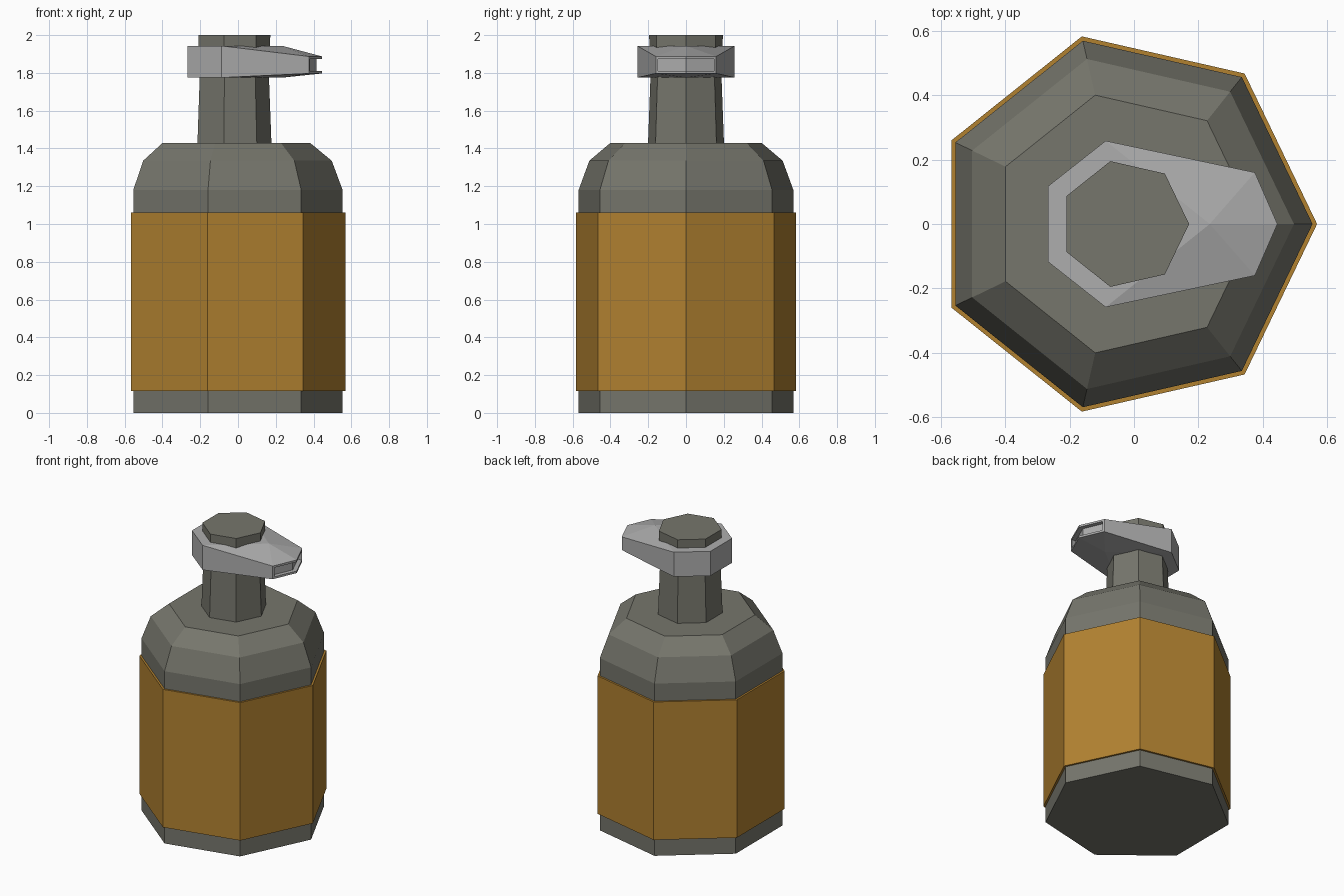
import bpy, bmesh, math
from mathutils import Vector

cube = bpy.data.objects.get("Cube")
if cube:
    bpy.data.objects.remove(cube, do_unlink=True)

SIDES = 7
AXIS_X = -0.029   # bottle axis; the spout makes the model lopsided


def material(name, color):
    m = bpy.data.materials.new(name)
    m.use_nodes = True
    m.diffuse_color = (*color, 1)
    m.node_tree.nodes["Principled BSDF"].inputs["Base Color"].default_value = (*color, 1)
    return m


def finish(name, bm, mat):
    bmesh.ops.recalc_face_normals(bm, faces=bm.faces)
    mesh = bpy.data.meshes.new(name)
    bm.to_mesh(mesh)
    bm.free()
    mesh.materials.append(mat)
    obj = bpy.data.objects.new(name, mesh)
    bpy.context.collection.objects.link(obj)
    return obj


def lathe(name, profile, mat, closed=False):
    """Seven-sided lathe of (radius, z) points, capped or closed into a ring."""
    bm = bmesh.new()
    rings = []
    for r, z in profile:
        angles = [math.tau * i / SIDES for i in range(SIDES)]
        rings.append([bm.verts.new((AXIS_X + r * math.cos(a), r * math.sin(a), z))
                      for a in angles])
    pairs = list(zip(rings, rings[1:]))
    if closed:
        pairs.append((rings[-1], rings[0]))
    else:
        bm.faces.new(rings[0])
        bm.faces.new(rings[-1])
    for low, high in pairs:
        for i in range(SIDES):
            j = (i + 1) % SIDES
            bm.faces.new((low[i], low[j], high[j], high[i]))
    return finish(name, bm, mat)


grey = material("dark warm grey", (0.18, 0.18, 0.15))
amber = material("amber label", (0.44, 0.22, 0.03))
silver = material("light grey", (0.42, 0.42, 0.42))

# Bottle, label band, neck and cap
lathe("bottle_body", [(0.583, 0), (0.583, 1.18), (0.525, 1.335), (0.41, 1.43)], grey)
lathe("label_band", [(0.582, 0.115), (0.597, 0.115), (0.597, 1.06), (0.582, 1.06)],
      amber, closed=True)
lathe("neck", [(0.206, 1.43), (0.192, 1.80)], grey)
lathe("cap", [(0.198, 1.90), (0.2, 2.0)], grey)

# Pump head: a rounded back drawn out into a flat spout
bm = bmesh.new()
outline = [(-0.267, 0.117), (-0.267, -0.117), (-0.088, -0.258),
           (0.375, -0.16), (0.445, 0), (0.375, 0.16), (-0.088, 0.258)]


def deck(back_z, tip_z):
    """One horizontal side of the head, folding towards the spout tip."""
    ring = [bm.verts.new((x, y, tip_z if x > 0.3 else back_z)) for x, y in outline]
    fold = bm.verts.new((0.235, 0, back_z))
    bm.faces.new((ring[6], ring[0], ring[1], ring[2], fold))
    for i in (2, 3, 4, 5):
        bm.faces.new((ring[i], ring[i + 1], fold))
    return ring


low = deck(1.775, 1.797)
high = deck(1.943, 1.887)
walls = [bm.faces.new((low[i], low[(i + 1) % 7], high[(i + 1) % 7], high[i]))
         for i in range(7)]
bmesh.ops.recalc_face_normals(bm, faces=bm.faces)

# Recessed spout opening across both tip faces
opening = walls[3:5]
bmesh.ops.inset_region(bm, faces=opening, thickness=0.014, use_even_offset=True)
extruded = bmesh.ops.extrude_face_region(bm, geom=opening)["geom"]
bmesh.ops.delete(bm, geom=[f for f in opening if f.is_valid], context='FACES')
bmesh.ops.translate(bm, vec=Vector((-0.03, 0, 0)),
                    verts=[v for v in extruded if isinstance(v, bmesh.types.BMVert)])
finish("pump_head", bm, silver)
